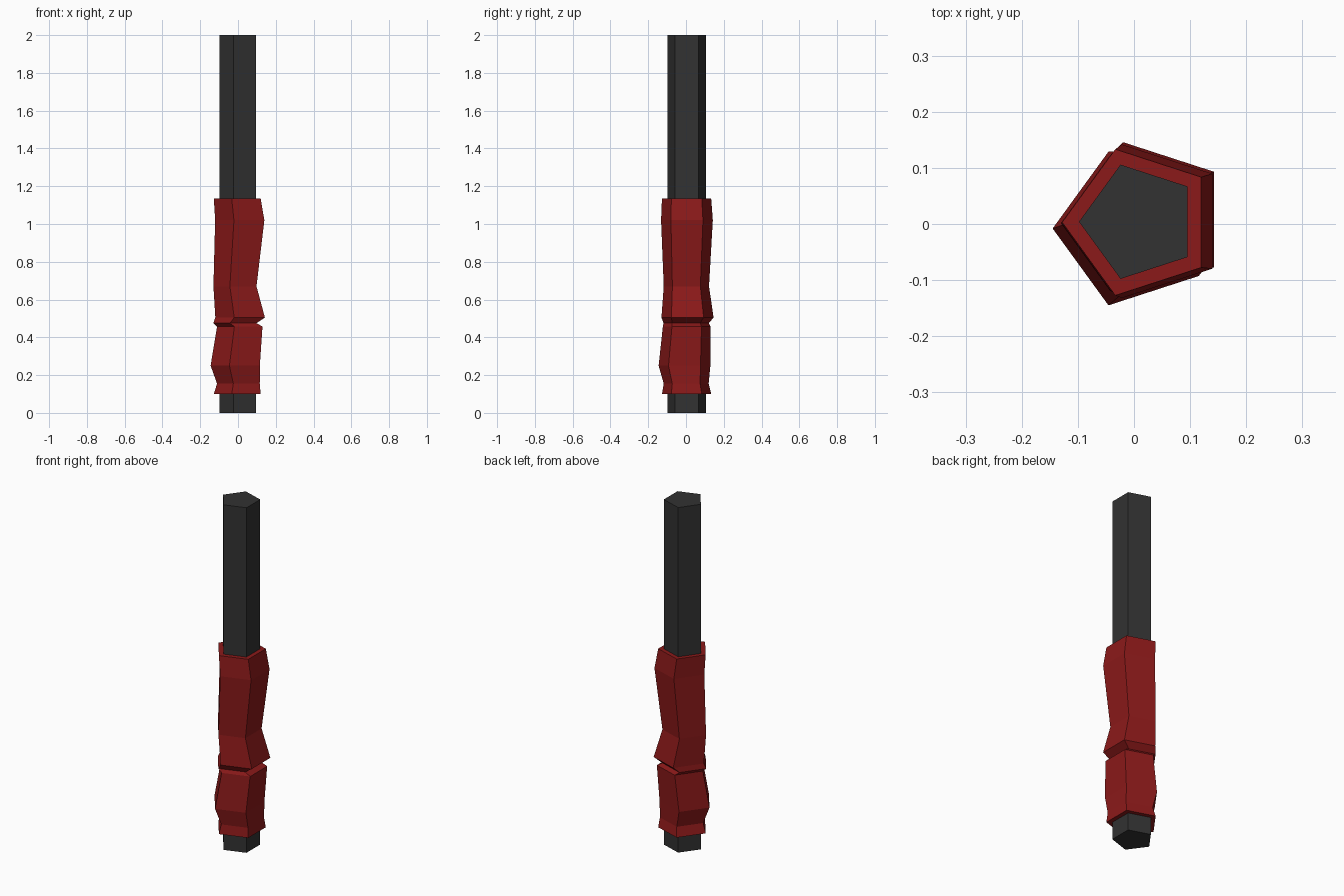
import bpy, bmesh
from math import cos, sin, pi

if "Cube" in bpy.data.objects:
    bpy.data.objects.remove(bpy.data.objects["Cube"])

SIDES = 5


def material(name, rgb):
    mat = bpy.data.materials.new(name)
    mat.diffuse_color = (*rgb, 1)
    mat.use_nodes = True
    mat.node_tree.nodes["Principled BSDF"].inputs["Base Color"].default_value = mat.diffuse_color
    return mat


def loft(name, rings, mat):
    """Skin pentagon rings (z, radius, centre x, centre y), capped at both ends."""
    bm = bmesh.new()
    loops = []
    for z, r, cx, cy in rings:
        angles = [pi + 2 * pi * i / SIDES for i in range(SIDES)]
        loops.append([bm.verts.new((cx + r * cos(a), cy + r * sin(a), z)) for a in angles])
    for low, high in zip(loops, loops[1:]):
        for i in range(SIDES):
            j = (i + 1) % SIDES
            bm.faces.new((low[i], low[j], high[j], high[i]))
    bm.faces.new(loops[0][::-1])
    bm.faces.new(loops[-1])
    mesh = bpy.data.meshes.new(name)
    bm.to_mesh(mesh)
    bm.free()
    mesh.materials.append(mat)
    obj = bpy.data.objects.new(name, mesh)
    bpy.context.collection.objects.link(obj)
    return obj


# Straight five-sided rod
loft("rod", [(0, 0.107, 0.009, 0.004), (2, 0.107, 0.009, 0.004)],
     material("dark_metal", (0.032, 0.032, 0.032)))

# Lumpy wrapped grip
loft("grip_wrap", [
    (0.10, 0.137, 0.009, 0.003),
    (0.155, 0.125, 0.014, 0.001),
    (0.25, 0.144, -0.001, -0.008),
    (0.457, 0.133, 0.022, 0.004),
    (0.475, 0.126, -0.004, 0.001),
    (0.505, 0.145, 0.025, 0.008),
    (0.67, 0.126, -0.004, 0.002),
    (1.02, 0.144, 0.023, 0.005),
    (1.135, 0.137, 0.009, 0.003),
], material("red_wrap", (0.26, 0.01, 0.01)))
